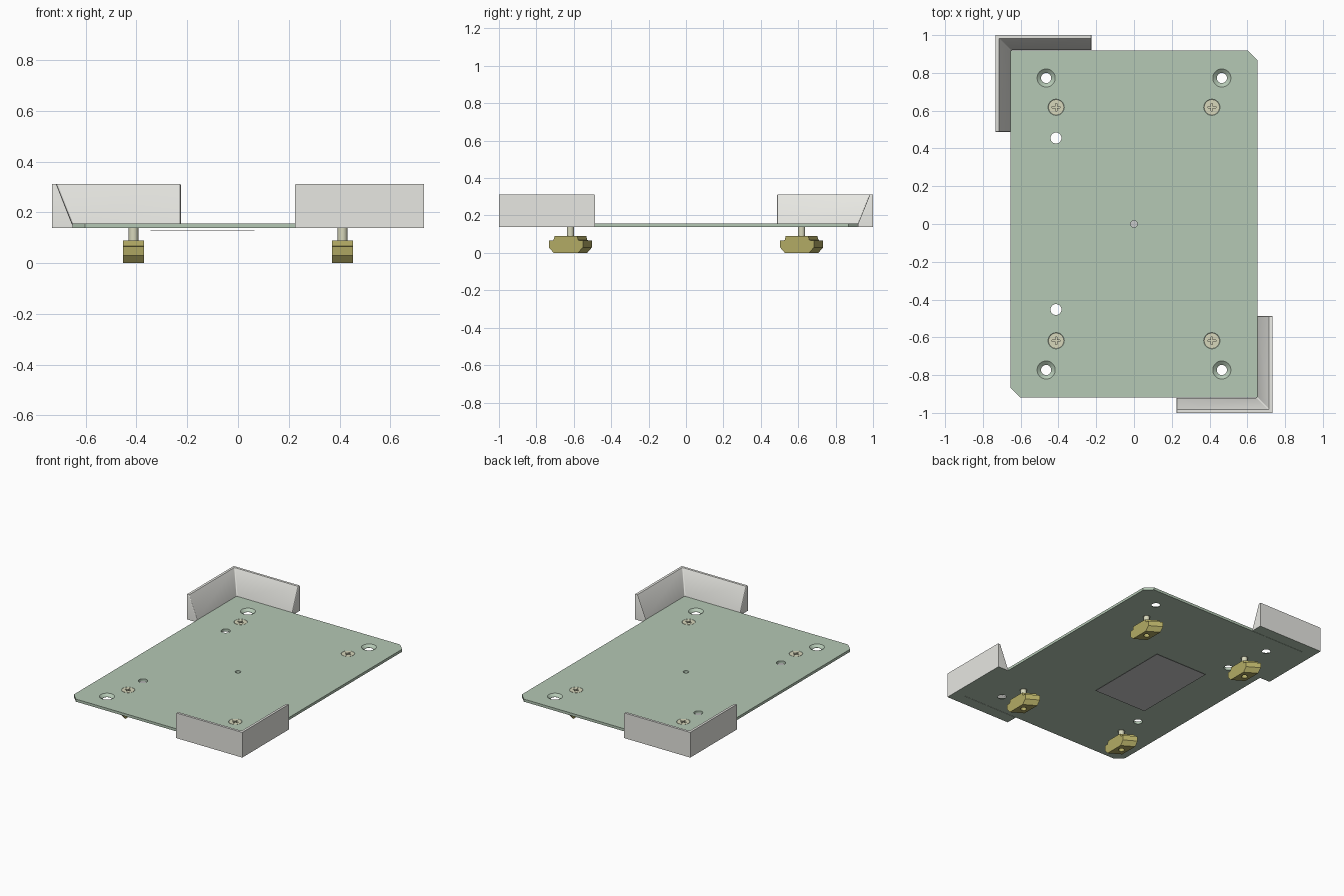
import bpy, bmesh, math
from mathutils import Matrix

if "Cube" in bpy.data.objects:
    bpy.data.objects.remove(bpy.data.objects["Cube"])

ZB, ZT, ZW = 0.138, 0.156, 0.313   # plate bottom, plate top, bracket top


def material(name, rgb):
    m = bpy.data.materials.new(name)
    m.diffuse_color = (*rgb, 1)
    m.use_nodes = True
    m.node_tree.nodes["Principled BSDF"].inputs["Base Color"].default_value = m.diffuse_color
    return m


GREEN = material("plate_green", (0.46, 0.58, 0.46))
PALE = material("bracket_pale", (0.80, 0.80, 0.76))
BRASS = material("nut_brass", (0.45, 0.41, 0.13))
STEEL = material("screw_steel", (0.68, 0.68, 0.50))
GREY = material("label_grey", (0.60, 0.60, 0.63))


def finish(bm, name, *mats):
    bmesh.ops.recalc_face_normals(bm, faces=bm.faces)
    me = bpy.data.meshes.new(name)
    bm.to_mesh(me)
    bm.free()
    for m in mats:
        me.materials.append(m)
    ob = bpy.data.objects.new(name, me)
    bpy.context.collection.objects.link(ob)
    return ob


def activate(ob):
    bpy.ops.object.select_all(action='DESELECT')
    ob.select_set(True)
    bpy.context.view_layer.objects.active = ob


def smooth(ob):
    activate(ob)
    bpy.ops.object.shade_smooth_by_angle(angle=math.radians(30))


def cut(ob, bm):
    cutter = finish(bm, "cutter")
    cutter.hide_render = True
    mod = ob.modifiers.new("cut", 'BOOLEAN')
    mod.operation = 'DIFFERENCE'
    mod.solver = 'EXACT'
    mod.object = cutter
    activate(ob)
    bpy.ops.object.modifier_apply(modifier=mod.name)
    bpy.data.objects.remove(cutter)


def loft(bm, rings):
    """Skin equal-sized closed rings of points and cap both ends."""
    vs = [[bm.verts.new(p) for p in r] for r in rings]
    n = len(vs[0])
    for a, b in zip(vs, vs[1:]):
        for i in range(n):
            j = (i + 1) % n
            bm.faces.new((a[i], a[j], b[j], b[i]))
    bm.faces.new(vs[0])
    bm.faces.new(vs[-1][::-1])
    return vs


def lathe(bm, profile, x=0, y=0, seg=32):
    t = [2 * math.pi * i / seg for i in range(seg)]
    loft(bm, [[(x + r * math.cos(a), y + r * math.sin(a), z) for a in t] for r, z in profile])


def box(bm, x0, x1, y0, y1, z0, z1):
    loft(bm, [[(x0, y0, z), (x1, y0, z), (x1, y1, z), (x0, y1, z)] for z in (z0, z1)])


SCREWS = [(sx * 0.412, sy * 0.618) for sx in (-1, 1) for sy in (-1, 1)]

# base plate with two clipped corners
outline = [(-0.603, -0.918), (0.653, -0.918), (0.653, 0.868),
           (0.603, 0.918), (-0.653, 0.918), (-0.653, -0.868)]
bm = bmesh.new()
loft(bm, [[(x, y, z) for x, y in outline] for z in (ZB, ZT)])
plate = finish(bm, "base_plate", GREEN)

# countersunk, plain and screw holes
bm = bmesh.new()
for sx in (-1, 1):
    for sy in (-1, 1):
        lathe(bm, [(0.027, 0.13), (0.027, 0.14), (0.048, ZT), (0.048, 0.17)], sx * 0.465, sy * 0.773)
for x, y, r in ((-0.413, 0.455, 0.029), (-0.413, -0.453, 0.029), (0, 0, 0.018)):
    lathe(bm, [(r, 0.13), (r, 0.17)], x, y)
for x, y in SCREWS:
    lathe(bm, [(0.023, 0.13), (0.023, 0.14), (0.043, ZT), (0.043, 0.17)], x, y)
cut(plate, bm)
smooth(plate)

# corner brackets: wedge section mitred round the corner
section = [(0, ZB), (0, ZW), (0.017, ZW), (0.08, ZT), (0.08, ZB)]
for name, ang in (("bracket_back_left", 0), ("bracket_front_right", math.pi)):
    bm = bmesh.new()
    a, c, b = loft(bm, [[(-0.225, 1 - d, z) for d, z in section],
                        [(-0.733 + d, 1 - d, z) for d, z in section],
                        [(-0.733 + d, 0.487, z) for d, z in section]])
    pairs = [(a[1], a[2]), (a[2], a[3]), (b[1], b[2]), (b[2], b[3]), (c[2], c[3])]
    bmesh.ops.bevel(bm, geom=[bm.edges.get(p) for p in pairs], offset=0.013,
                    segments=3, profile=0.5, affect='EDGES', clamp_overlap=True)
    bmesh.ops.recalc_face_normals(bm, faces=bm.faces)
    bm.normal_update()
    for f in bm.faces:
        f.material_index = int(f.normal.z < -0.9)   # underside matches the plate
    bm.transform(Matrix.Rotation(ang, 4, 'Z'))
    smooth(finish(bm, name, PALE, GREEN))

# countersunk screw with cross recess
bm = bmesh.new()
lathe(bm, [(0.019, 0.03), (0.019, 0.138), (0.0405, 0.154), (0.0405, ZT)])
screw = finish(bm, "screw", STEEL)
bm = bmesh.new()
w, s = 0.0045, 0.021
cross = [(w, w), (s, w), (s, -w), (w, -w), (w, -s), (-w, -s),
         (-w, -w), (-s, -w), (-s, w), (-w, w), (-w, s), (w, s)]
loft(bm, [[(x, y, z) for x, y in cross] for z in (0.144, 0.17)])
cut(screw, bm)
smooth(screw)

# sliding slot nut: stepped profile with slanted ends, threaded hole
half = [(0.065, 0), (0.091, 0.03), (0.091, 0.065), (0.066, 0.068), (0.06, 0.09)]
prof = half + [(-y, z) for y, z in reversed(half)]
bm = bmesh.new()
loft(bm, [[(x, y - 0.6 * x, z) for y, z in prof] for x in (-0.041, 0.041)])
nut = finish(bm, "slot_nut", BRASS)
bm = bmesh.new()
lathe(bm, [(0.0195, -0.02), (0.0195, 0.12)])
cut(nut, bm)
smooth(nut)

# repeat the fasteners at all four positions
for src in (screw, nut):
    for i, (x, y) in enumerate(SCREWS):
        ob = src if i == 0 else src.copy()
        if i:
            ob.name = f"{src.name}_{i + 1}"
            bpy.context.collection.objects.link(ob)
        ob.location = (x, y, 0)

# thin blank label sheet under the plate
bm = bmesh.new()
box(bm, -0.345, 0.065, -0.308, 0.308, 0.127, 0.129)
finish(bm, "label_sheet", GREY)
